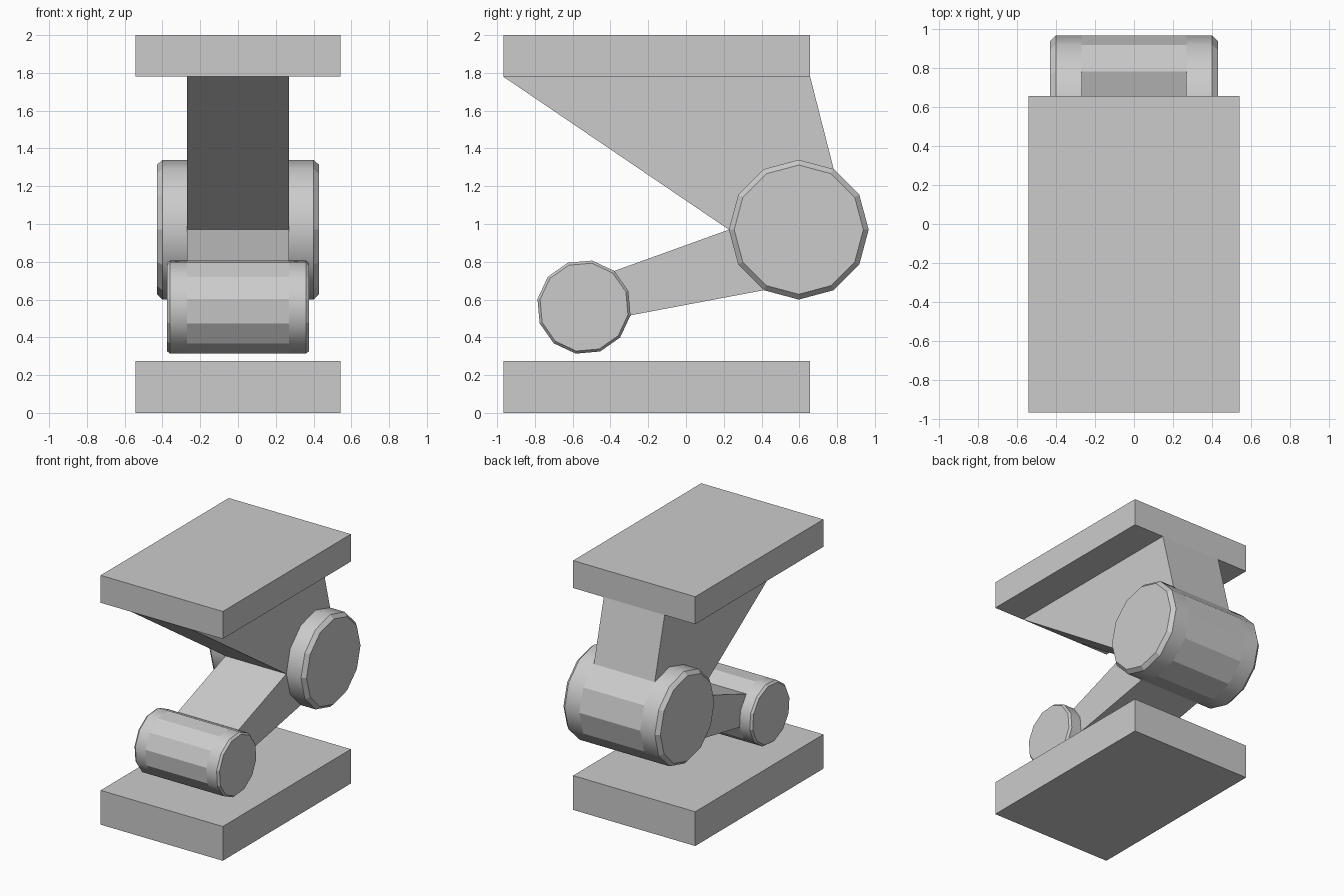
import bpy, bmesh
from math import cos, sin, radians

if "Cube" in bpy.data.objects:
    bpy.data.objects.remove(bpy.data.objects["Cube"])

ARM_HALF = 0.27
BIG = (0.597, 0.97, 0.37, 0)        # y, z, radius, first corner angle
SMALL = (-0.54, 0.56, 0.25, -10)


def finish(name, bm):
    bmesh.ops.recalc_face_normals(bm, faces=bm.faces)
    mesh = bpy.data.meshes.new(name)
    bm.to_mesh(mesh)
    bm.free()
    obj = bpy.data.objects.new(name, mesh)
    bpy.context.collection.objects.link(obj)
    return obj


def corner(joint, angle, radius=None):
    y, z, r, _ = joint
    r = radius or r
    return y + r * cos(radians(angle)), z + r * sin(radians(angle))


def prism(name, profile, half):
    """Extrude a (y, z) profile symmetrically along x."""
    bm = bmesh.new()
    face = bm.faces.new([bm.verts.new((-half, y, z)) for y, z in profile])
    ext = bmesh.ops.extrude_face_region(bm, geom=[face])
    verts = [v for v in ext["geom"] if isinstance(v, bmesh.types.BMVert)]
    bmesh.ops.translate(bm, verts=verts, vec=(2 * half, 0, 0))
    return finish(name, bm)


def roller(name, joint, half, bevel, end_radius):
    """12-sided roller: flat middle band, smooth outer bands, chamfered rims."""
    rim = half - bevel
    sections = [(-half, end_radius), (-rim, joint[2]), (-ARM_HALF, joint[2]),
                (ARM_HALF, joint[2]), (rim, joint[2]), (half, end_radius)]
    bm = bmesh.new()
    rings = []
    for x, r in sections:
        rings.append([bm.verts.new((x, *corner(joint, joint[3] + 30 * i, r)))
                      for i in range(12)])
    for k in range(5):
        a, b = rings[k], rings[k + 1]
        for i in range(12):
            j = (i + 1) % 12
            f = bm.faces.new((a[i], a[j], b[j], b[i]))
            f.smooth = k in (1, 3)
    bm.faces.new(rings[0])
    bm.faces.new(rings[-1])
    return finish(name, bm)


# Base and top plates
for name, z0, z1 in (("base_plate", 0, 0.275), ("top_plate", 1.78, 2.0)):
    prism(name, [(-0.967, z0), (0.657, z0), (0.657, z1), (-0.967, z1)], 0.542)

# Pivot rollers
roller("large_roller", BIG, 0.43, 0.03, 0.342)
roller("small_roller", SMALL, 0.377, 0.017, 0.236)

# Arms joining plate and rollers at roller corners
prism("upper_arm", [(-0.967, 1.78), (0.657, 1.78), corner(BIG, 60), corner(BIG, 180)], ARM_HALF)
prism("lower_arm", [corner(BIG, 180), corner(BIG, 240), corner(SMALL, -10), corner(SMALL, 50)], ARM_HALF)
